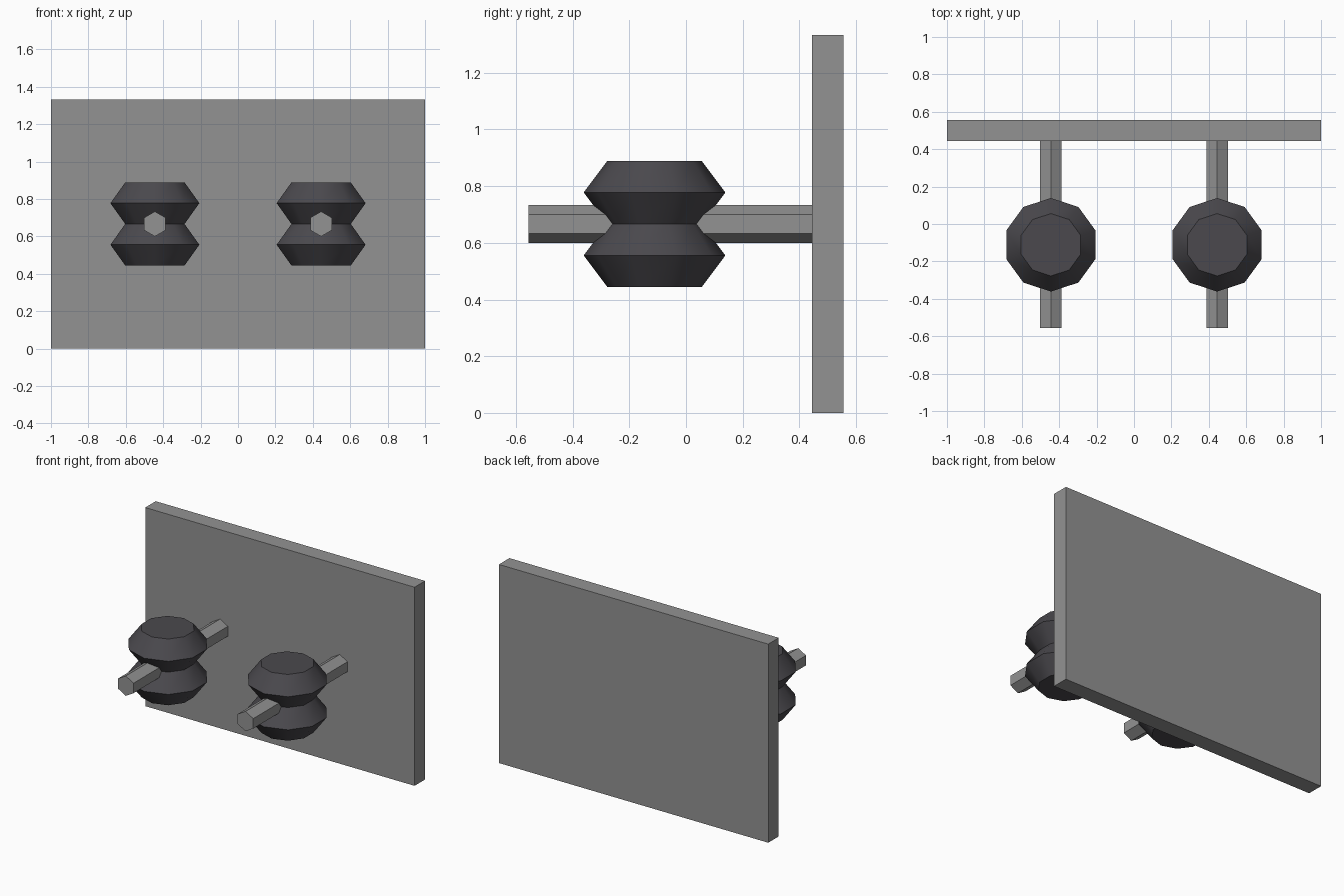
import bpy
import bmesh
from math import pi, sin, cos, radians
from mathutils import Matrix

cube = bpy.data.objects.get("Cube")
if cube:
    bpy.data.objects.remove(cube, do_unlink=True)


def make_material(name, rgb):
    mat = bpy.data.materials.new(name)
    mat.use_nodes = True
    color = (*rgb, 1)
    mat.diffuse_color = color
    mat.node_tree.nodes["Principled BSDF"].inputs["Base Color"].default_value = color
    return mat


def add_object(name, bm, mat, location):
    bmesh.ops.recalc_face_normals(bm, faces=bm.faces)
    mesh = bpy.data.meshes.new(name)
    bm.to_mesh(mesh)
    bm.free()
    mesh.materials.append(mat)
    obj = bpy.data.objects.new(name, mesh)
    obj.location = location
    bpy.context.collection.objects.link(obj)
    return obj


def lathe(profile, sides):
    """Closed solid of revolution about z, with a corner on the y axis."""
    bm = bmesh.new()
    rings = []
    for r, z in profile:
        angles = [pi / 2 + 2 * pi * i / sides for i in range(sides)]
        rings.append([bm.verts.new((r * cos(a), r * sin(a), z)) for a in angles])
    for low, high in zip(rings, rings[1:]):
        for i in range(sides):
            j = (i + 1) % sides
            bm.faces.new((low[i], low[j], high[j], high[i]))
    bm.faces.new(rings[0])
    bm.faces.new(rings[-1])
    return bm


grey = make_material("steel grey", (0.29, 0.29, 0.29))
dark = make_material("dark ceramic", (0.069, 0.066, 0.075))

# Backing panel
bm = bmesh.new()
bmesh.ops.create_cube(bm, size=1, matrix=Matrix.Diagonal((2, 0.111, 1.333, 1)))
add_object("back_panel", bm, grey, (0, 0.5, 0.6667))

waist, rim, step = 0.1667, 0.25, 0.1111
spool = [(waist, -2 * step), (rim, -step), (waist, 0), (rim, step), (waist, 2 * step)]

for side, x in (("left", 0.4444), ("right", -0.4444)):
    # Hexagonal rod running forward from the panel
    bm = lathe([(0.0667, -0.5), (0.0667, 0.5)], 6)
    bm.transform(Matrix.Rotation(radians(90), 4, "X"))
    add_object(side + "_rod", bm, grey, (x, -0.0556, 0.6667))

    # Double-flared spool threaded on the rod
    obj = add_object(side + "_spool", lathe(spool, 10), dark, (x, -0.1111, 0.6667))
    bpy.ops.object.select_all(action="DESELECT")
    obj.select_set(True)
    bpy.context.view_layer.objects.active = obj
    bpy.ops.object.shade_smooth_by_angle(angle=radians(30))
